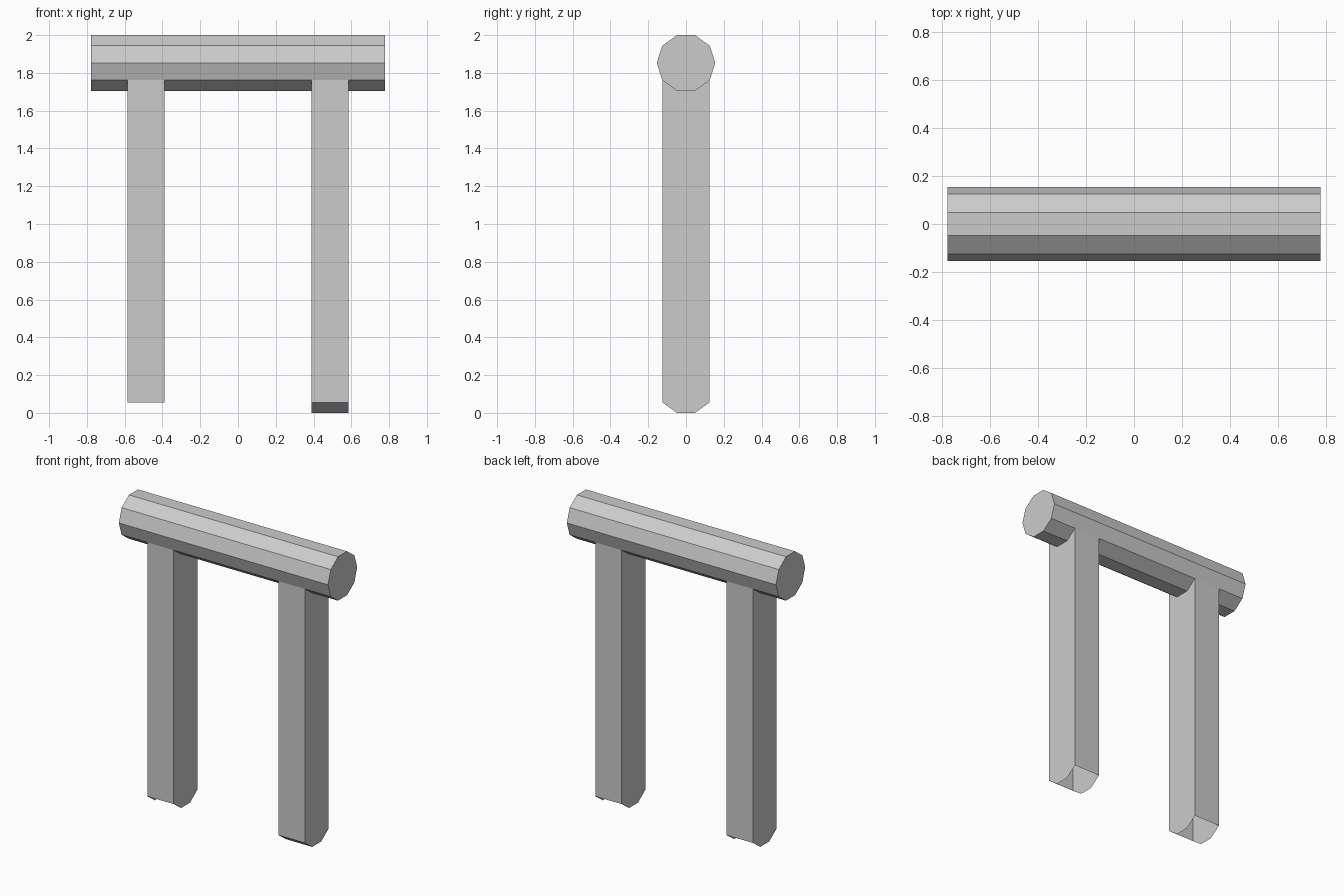
import bpy, bmesh
from math import radians, cos, sin

if "Cube" in bpy.data.objects:
    bpy.data.objects.remove(bpy.data.objects["Cube"])

R = 0.155          # bar radius
HALF = 0.777       # half the bar length
ZC = 2.0 - R * sin(radians(72))   # bar centre height


def add_object(name, bm):
    mesh = bpy.data.meshes.new(name)
    bm.to_mesh(mesh)
    bm.free()
    obj = bpy.data.objects.new(name, mesh)
    bpy.context.collection.objects.link(obj)
    return obj


def ring(bm, x, points):
    return [bm.verts.new((x, y, z)) for y, z in points]


# Ten-sided horizontal bar
bm = bmesh.new()
decagon = [(R * cos(radians(36 * i)), ZC + R * sin(radians(36 * i))) for i in range(10)]
a, b = ring(bm, -HALF, decagon), ring(bm, HALF, decagon)
bm.faces.new(a)
bm.faces.new(b)
for i in range(10):
    j = (i + 1) % 10
    bm.faces.new((a[i], a[j], b[j], b[i]))
bmesh.ops.recalc_face_normals(bm, faces=bm.faces)
add_object("top_bar", bm)

# The underside of the bar, front to back, shapes both ends of each leg
under = [decagon[i] for i in (6, 7, 8, 9)]
drop = under[1][1]


def add_leg(name, x0, x1, closed_edges):
    bm = bmesh.new()
    profile = [(y, z - drop) for y, z in under] + under[::-1]
    a, b = ring(bm, x0, profile), ring(bm, x1, profile)
    bm.faces.new(a[::-1])
    bm.faces.new(b)
    # edge 3 is the back wall, edge 7 the front wall, 0 the front bevel
    for i in closed_edges:
        j = (i + 1) % 8
        bm.faces.new((a[i], a[j], b[j], b[i]))
    add_object(name, bm)


# Hollow legs with open undersides; only the right one keeps its front bevel
add_leg("left_leg", -0.585, -0.39, (3, 7))
add_leg("right_leg", 0.39, 0.585, (0, 3, 7))
